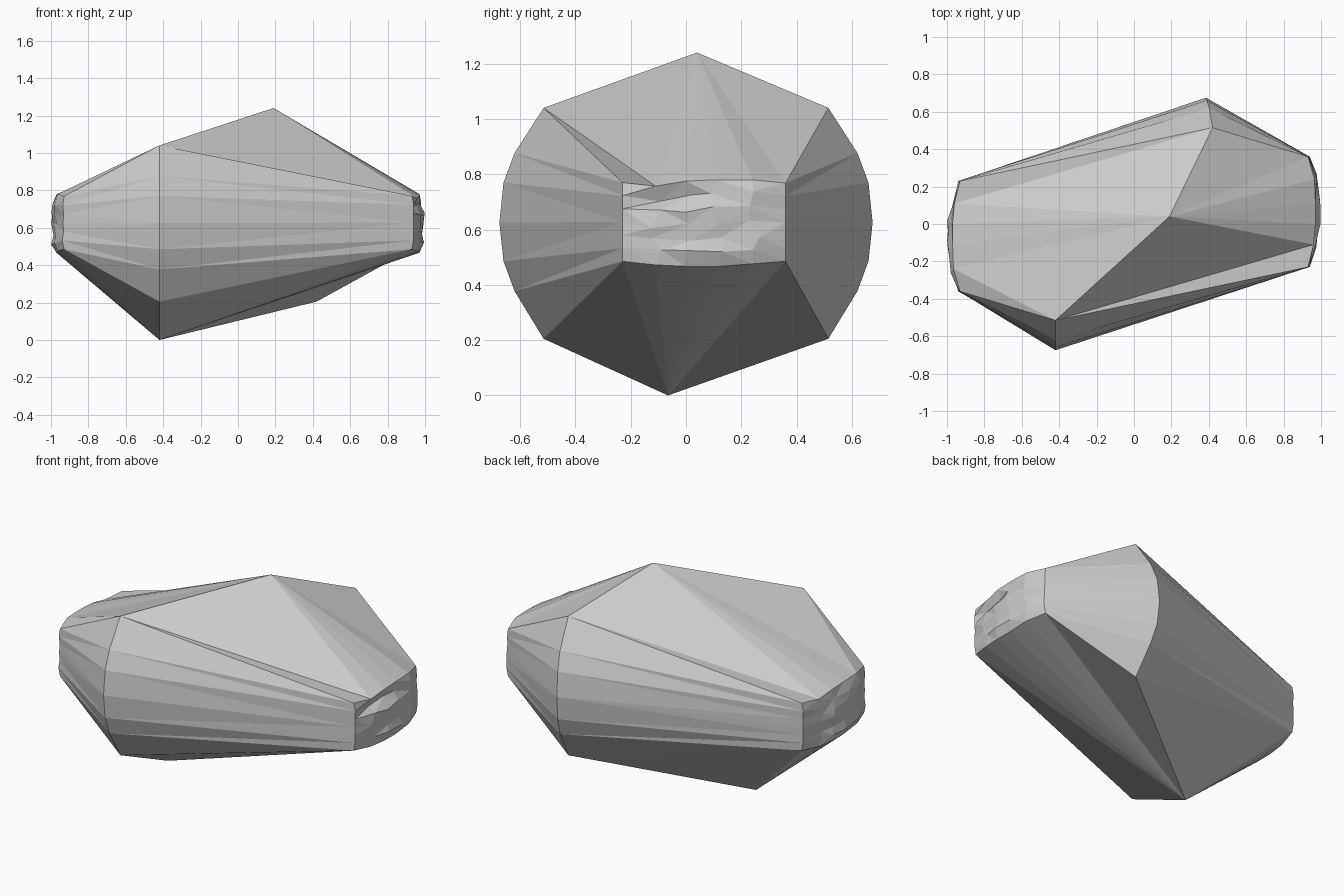
import bpy, bmesh, math, random
from mathutils import Vector

if "Cube" in bpy.data.objects:
    bpy.data.objects.remove(bpy.data.objects["Cube"])

random.seed(4)

# Flank profile: (distance from the middle in y, z), bottom to top
ARC = [(0.515, 0.205), (0.62, 0.377), (0.66, 0.485), (0.675, 0.625),
       (0.66, 0.77), (0.62, 0.877), (0.515, 1.04)]
# End cap columns: (y, edge x, bulge x, bottom z, top z)
CAP = [(-0.23, 0.93, 0.94, 0.485, 0.77), (-0.11, 0.96, 0.98, 0.472, 0.757),
       (0.0, 0.97, 1.0, 0.467, 0.775), (0.11, 0.97, 1.0, 0.466, 0.78),
       (0.24, 0.965, 0.985, 0.476, 0.78), (0.36, 0.93, 0.94, 0.485, 0.768)]
ROWS = len(ARC)


def flank(side):
    col = []
    for i, (y, z) in enumerate(ARC):
        x = -0.42
        if side > 0:                       # rear flank leans slightly inward mid-height
            x = 0.42 - 0.035 * math.sin(math.pi * i / (ROWS - 1))
        col.append(Vector((x, side * y, z)))
    return col


def end_cap(side):
    cols = []
    for c, (y, x0, x1, zb, zt) in enumerate(CAP):
        inner = 0 < c < len(CAP) - 1
        col = []
        for i in range(ROWS):
            t = i / (ROWS - 1)
            x = x0 + (x1 - x0) * min(1, 2 * math.sin(math.pi * t))
            z = zb + (zt - zb) * t
            dy = 0
            if 0 < i < ROWS - 1:           # chipped surface
                x -= random.uniform(0, 0.02 if inner else 0.008)
                if inner:
                    dy = random.uniform(-0.025, 0.025)
                    z += random.uniform(-0.012, 0.012)
                if side > 0 and i == 5 and c in (1, 2, 3):
                    x -= 0.03              # notch under the upper rim
            col.append(Vector((side * x, side * (y + dy), z)))
        cols.append(col)
    return cols


# Columns counter-clockwise: front flank, right cap, rear flank, left cap
columns = [flank(-1)] + end_cap(1) + [flank(1)] + end_cap(-1)
bm = bmesh.new()
grid = [[bm.verts.new(p) for p in col] for col in columns]
n = len(grid)
for a in range(n):
    b = (a + 1) % n
    for i in range(ROWS - 1):
        bm.faces.new((grid[a][i], grid[b][i], grid[b][i + 1], grid[a][i + 1]))

# Top facets with narrow slivers cut off at three corners
peak = bm.verts.new((0.19, 0.04, 1.24))
top = [col[-1] for col in grid]
corners = [1, 8, 13]
for c in corners:
    bm.faces.new((top[c - 1], top[c], top[(c + 1) % n]))
rim = [v for k, v in enumerate(top) if k not in corners]
for k, v in enumerate(rim):
    bm.faces.new((v, rim[(k + 1) % len(rim)], peak))

# Bottom facets meeting at the low point
base = bm.verts.new((-0.42, -0.065, 0))
for a in range(n):
    bm.faces.new((grid[(a + 1) % n][0], grid[a][0], base))

bmesh.ops.triangulate(bm, faces=[f for f in bm.faces if len(f.verts) > 3])
bmesh.ops.recalc_face_normals(bm, faces=bm.faces)
mesh = bpy.data.meshes.new("rock")
bm.to_mesh(mesh)
bm.free()
bpy.context.collection.objects.link(bpy.data.objects.new("rock", mesh))
